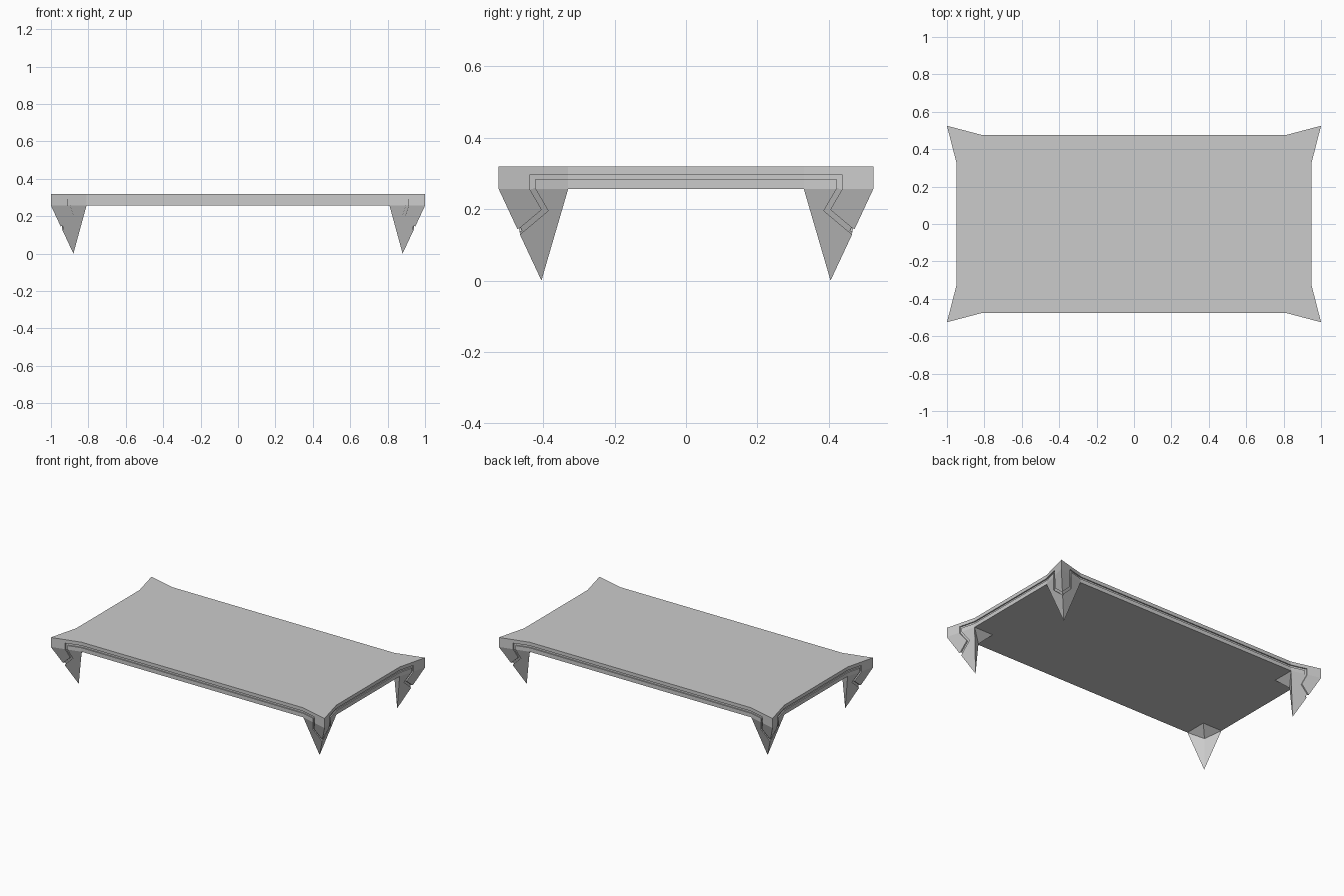
import bpy, bmesh
from mathutils import Vector

if "Cube" in bpy.data.objects:
    bpy.data.objects.remove(bpy.data.objects["Cube"])

Z0, Z1 = 0.257, 0.32                 # underside and top of the slab
C, A, B = (1.0, 0.525), (0.81, 0.475), (0.95, 0.33)   # corner outline points
TIP = (0.88, 0.405)                  # foot of each leg
QUADS = [(1, 1), (-1, 1), (-1, -1), (1, -1)]


def make_object(name, verts, faces):
    bm = bmesh.new()
    vs = [bm.verts.new(v) for v in verts]
    for f in faces:
        bm.faces.new([vs[i] for i in f])
    bmesh.ops.recalc_face_normals(bm, faces=bm.faces)
    me = bpy.data.meshes.new(name)
    bm.to_mesh(me)
    bm.free()
    ob = bpy.data.objects.new(name, me)
    bpy.context.collection.objects.link(ob)
    return ob


def make_top():
    # slab with flared corners
    outline = []
    for sx, sy in QUADS:
        pts = [B, C, A] if sx * sy > 0 else [A, C, B]
        outline += [(sx * x, sy * y) for x, y in pts]
    n = len(outline)
    verts = [(x, y, z) for z in (Z0, Z1) for x, y in outline]
    faces = [list(range(n)), list(range(n, 2 * n))]
    faces += [[i, (i + 1) % n, (i + 1) % n + n, i + n] for i in range(n)]
    return make_object("table_top", verts, faces)


def make_leg(i, sx, sy):
    # pointed leg, hollowed on the inner side
    pts = [(*C, Z0), (*A, Z0), (0.81, 0.33, Z0), (*B, Z0), (*TIP, 0), (0.87, 0.39, 0.2)]
    faces = [(0, 1, 2, 3), (0, 1, 4), (0, 3, 4), (1, 2, 5), (2, 3, 5), (1, 5, 4), (3, 5, 4)]
    return make_object(f"leg_{i + 1}", [(sx * x, sy * y, z) for x, y, z in pts], faces)


def make_groove(name, half, corner, inner, tip, place):
    # mitred band following the outer surface of one side (u along the side, d outwards)
    def surface(u, z):
        u = abs(u)
        slope = (corner[1] - inner[1]) / (corner[0] - inner[0])
        d = inner[1] + slope * max(0, u - inner[0])
        if z < Z0:
            flat = corner[1] + slope * (tip[0] - corner[0])
            d = corner[1] + slope * (u - corner[0]) + (flat - tip[1]) / Z0 * (z - Z0)
        return d
    path = [Vector((-u, z)) for u, z in half] + [Vector(p) for p in reversed(half)]
    w, verts, faces = 0.007, [], []
    for i, p in enumerate(path):
        d0 = (p - path[i - 1]).normalized() if i else (path[1] - p).normalized()
        d1 = (path[i + 1] - p).normalized() if i < len(path) - 1 else d0
        n0, n1 = Vector((-d0.y, d0.x)), Vector((-d1.y, d1.x))
        m = (n0 + n1).normalized()
        m *= w / max(0.4, m.dot(n0))
        for q, off in ((p + m, 0.012), (p + m, -0.008), (p - m, -0.008), (p - m, 0.012)):
            verts.append(place(q.x, surface(q.x, q.y) + off, q.y))
        if i:
            a, b = 4 * i - 4, 4 * i
            faces += [(a + k, a + (k + 1) % 4, b + (k + 1) % 4, b + k) for k in range(4)]
    n = len(verts)
    faces += [(0, 1, 2, 3), (n - 4, n - 3, n - 2, n - 1)]
    ob = make_object(name, verts, faces)
    ob.hide_render = True
    return ob


# main parts
parts = [make_top()] + [make_leg(i, sx, sy) for i, (sx, sy) in enumerate(QUADS)]

# groove cutters for the four sides
long_half = [(0.950, 0.133), (0.885, 0.196), (0.905, Z0), (0.905, 0.29), (0.81, 0.29)]
short_half = [(0.474, 0.131), (0.395, 0.197), (0.43, Z0), (0.43, 0.29), (0.33, 0.29)]
cutters = []
for s in (1, -1):
    cutters.append(make_groove("groove_long", long_half, C, A, TIP,
                               lambda u, d, z, s=s: (u, s * d, z)))
    cutters.append(make_groove("groove_short", short_half, C[::-1], B[::-1], TIP[::-1],
                               lambda u, d, z, s=s: (s * d, u, z)))

# carve the decorative grooves
for ob in parts:
    for c in cutters:
        mod = ob.modifiers.new("groove", 'BOOLEAN')
        mod.operation, mod.solver, mod.object = 'DIFFERENCE', 'EXACT', c
dg = bpy.context.evaluated_depsgraph_get()
carved = [bpy.data.meshes.new_from_object(ob.evaluated_get(dg)) for ob in parts]
for ob, me in zip(parts, carved):
    ob.modifiers.clear()
    ob.data = me
for c in cutters:
    bpy.data.objects.remove(c)
